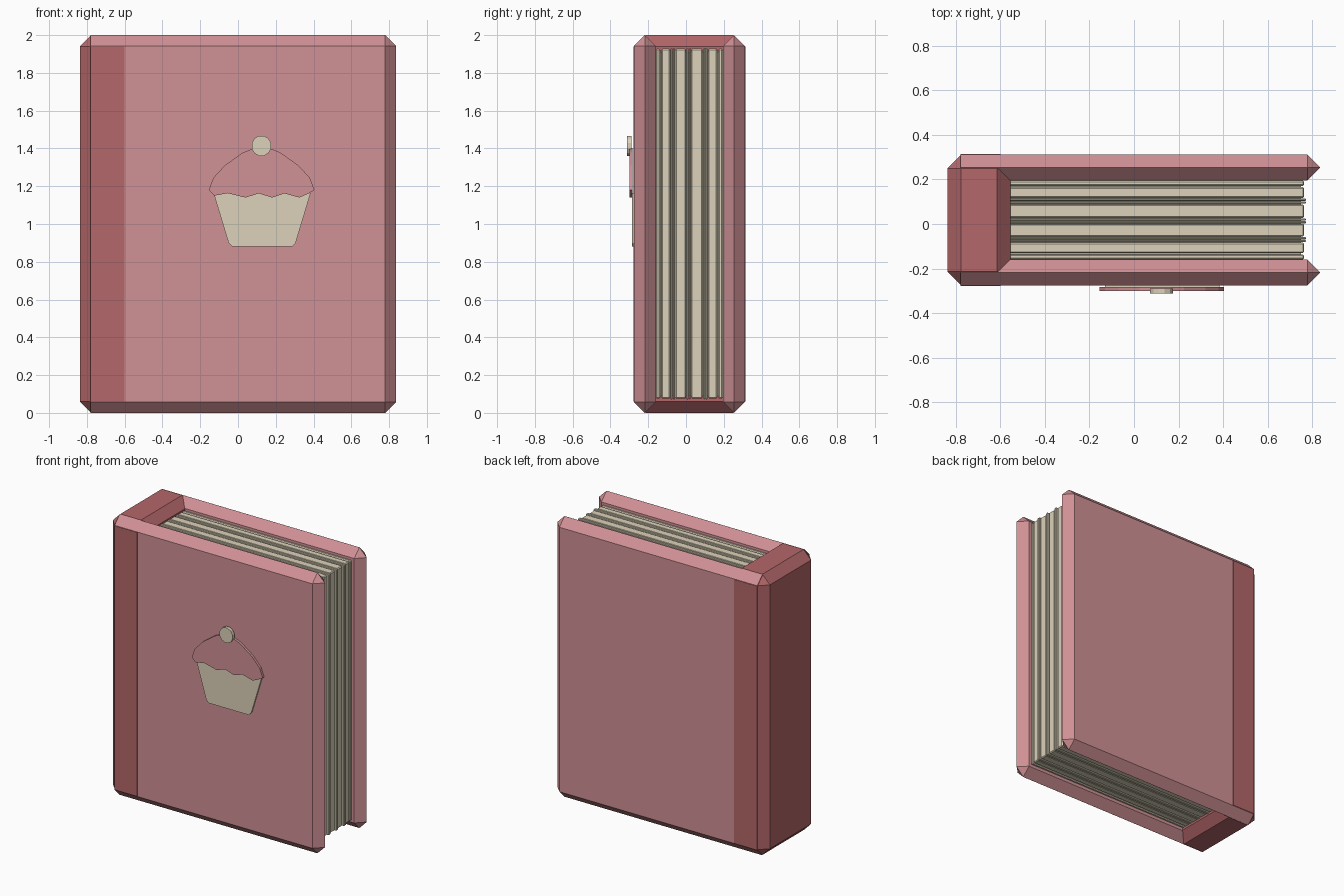
import bpy
import bmesh
from math import cos, sin, tau
from mathutils import Vector

if "Cube" in bpy.data.objects:
    bpy.data.objects.remove(bpy.data.objects["Cube"])


def material(name, rgb):
    mat = bpy.data.materials.new(name)
    mat.use_nodes = True
    mat.diffuse_color = (*rgb, 1)
    mat.node_tree.nodes["Principled BSDF"].inputs["Base Color"].default_value = (*rgb, 1)
    return mat


PINK = material("cover pink", (0.63, 0.283, 0.301))
RED = material("spine red", (0.456, 0.136, 0.144))
CREAM = material("paper cream", (0.716, 0.645, 0.491))


def finish(bm, name, mat):
    bmesh.ops.recalc_face_normals(bm, faces=bm.faces[:])
    mesh = bpy.data.meshes.new(name)
    bm.to_mesh(mesh)
    bm.free()
    mesh.materials.append(mat)
    obj = bpy.data.objects.new(name, mesh)
    bpy.context.collection.objects.link(obj)
    return obj


def box(name, mat, low, high, bevel=0, cut_x=None):
    """Chamfered box between two corners, optionally trimmed flat at its left end."""
    low, high = Vector(low), Vector(high)
    bm = bmesh.new()
    bmesh.ops.create_cube(bm, size=1)
    bmesh.ops.scale(bm, vec=high - low, verts=bm.verts)
    bmesh.ops.translate(bm, vec=(low + high) / 2, verts=bm.verts)
    if bevel:
        bmesh.ops.bevel(bm, geom=bm.edges[:], offset=bevel, segments=1,
                        affect='EDGES', clamp_overlap=True)
    if cut_x is not None:
        geom = bm.verts[:] + bm.edges[:] + bm.faces[:]
        cut = bmesh.ops.bisect_plane(bm, geom=geom, plane_co=(cut_x, 0, 0),
                                     plane_no=(1, 0, 0), clear_inner=True)["geom_cut"]
        bmesh.ops.contextual_create(bm, geom=[g for g in cut if isinstance(g, bmesh.types.BMEdge)])
    return finish(bm, name, mat)


def plate(name, mat, outline, y_front, y_back):
    """Flat shape drawn in x and z, given depth along y."""
    bm = bmesh.new()
    face = bm.faces.new([bm.verts.new((x, y_front, z)) for x, z in outline])
    side = bmesh.ops.extrude_face_region(bm, geom=[face])["geom"]
    moved = [g for g in side if isinstance(g, bmesh.types.BMVert)]
    bmesh.ops.translate(bm, vec=(0, y_back - y_front, 0), verts=moved)
    return finish(bm, name, mat)


# Covers with pointed chamfered rims, and the spine joining them
FRONT, BACK, THICK, BEVEL = -0.276, 0.312, 0.116, 0.0578
for name, y in (("front_cover", FRONT), ("back_cover", BACK - THICK)):
    box(name, PINK, (-1, y, 0), (0.837, y + THICK, 2), BEVEL, cut_x=-0.78)
box("spine", RED, (-0.837, FRONT + 0.002, 0), (-0.555, BACK - 0.002, 2), BEVEL + 0.002)

# Red bands along the spine on both covers
for name, y in (("front_band", FRONT), ("back_band", BACK)):
    box(name, RED, (-0.78, y - 0.003, 0.06), (-0.6, y + 0.003, 1.94))

# Page stack: thick bundles alternating with thin leaves that stick out a little
box("page_core", CREAM, (-0.6, -0.158, 0.09), (0.75, 0.194, 1.91))
bundles = [(-0.159, -0.136), (-0.131, -0.083), (-0.057, 0.001),
           (0.027, 0.088), (0.117, 0.166), (0.171, 0.195)]
for i, (a, b) in enumerate(bundles):
    box(f"page_bundle_{i + 1}", CREAM, (-0.6, a, 0.075), (0.764, b, 1.928), 0.006)
for i, y in enumerate((-0.07, 0.014, 0.103)):
    for dy in (-0.006, 0.006):
        box(f"page_leaf_{i + 1}", CREAM, (-0.6, y + dy - 0.005, 0.072),
            (0.772, y + dy + 0.005, 1.931), 0.003)

# Cupcake emblem: wrapper, wavy-edged frosting and cherry
wrapper = [(-0.13, 1.165), (-0.05, 0.9), (-0.03, 0.88), (0.285, 0.88), (0.305, 0.9), (0.385, 1.165)]
plate("cupcake_wrapper", CREAM, wrapper, -0.287, -0.27)

dome = [(-0.155, 1.18), (-0.13, 1.245), (-0.07, 1.31), (0.025, 1.378), (0.085, 1.402),
        (0.165, 1.402), (0.225, 1.378), (0.32, 1.31), (0.38, 1.245), (0.405, 1.18)]
waves = [(0.37, 1.16), (0.325, 1.14), (0.245, 1.162), (0.18, 1.14), (0.11, 1.162),
         (0.04, 1.14), (-0.055, 1.163), (-0.125, 1.15)]
plate("cupcake_frosting", PINK, dome + waves, -0.3, -0.283)

cherry = [(0.124 + 0.053 * cos(tau * (i + 0.5) / 12), 1.414 + 0.055 * sin(tau * (i + 0.5) / 12))
          for i in range(12)]
plate("cupcake_cherry", CREAM, cherry, -0.312, -0.289)
